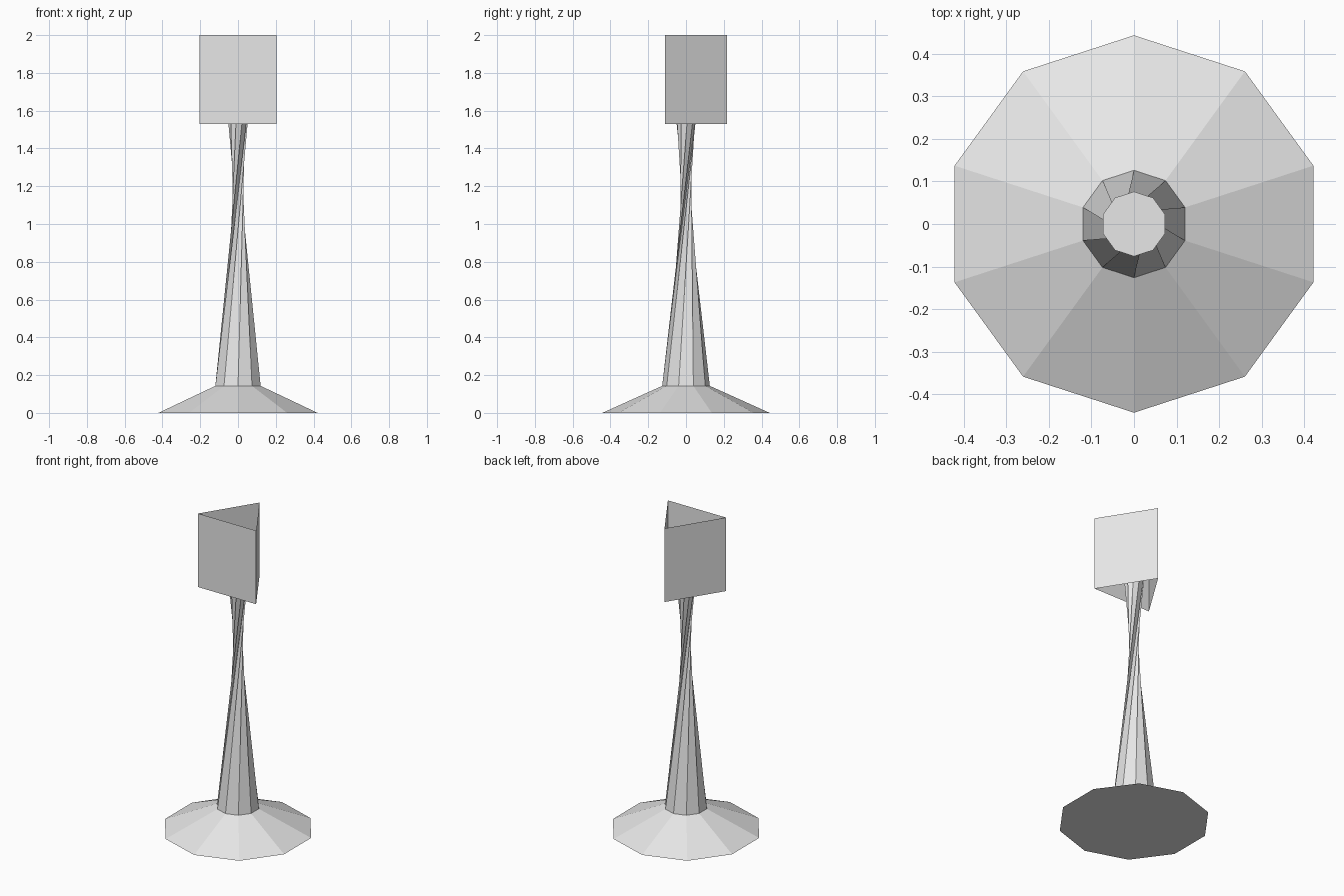
import bpy, bmesh, math

SIDES = 10
TWIST = math.radians(144)

cube = bpy.data.objects.get("Cube")
if cube:
    bpy.data.objects.remove(cube, do_unlink=True)

grey = bpy.data.materials.new("plain_grey")
grey.use_nodes = True
colour = (0.8, 0.8, 0.8, 1)
grey.diffuse_color = colour
grey.node_tree.nodes["Principled BSDF"].inputs["Base Color"].default_value = colour


def ring(bm, radius, z, turn=0.0):
    angles = [math.pi / 2 + turn + i * math.tau / SIDES for i in range(SIDES)]
    return [bm.verts.new((radius * math.cos(a), radius * math.sin(a), z)) for a in angles]


def finish(bm, name):
    mesh = bpy.data.meshes.new(name)
    bm.to_mesh(mesh)
    bm.free()
    mesh.materials.append(grey)
    obj = bpy.data.objects.new(name, mesh)
    bpy.context.collection.objects.link(obj)
    return obj


# Flared foot, closed underneath
bm = bmesh.new()
low, high = ring(bm, 0.443, 0), ring(bm, 0.126, 0.143)
for i in range(SIDES):
    j = (i + 1) % SIDES
    bm.faces.new((low[i], low[j], high[j], high[i]))
bm.faces.new(low[::-1])
finish(bm, "foot")

# Twisted stem: straight edges turn around the axis and pinch at a waist
bm = bmesh.new()
low, high = ring(bm, 0.126, 0.143), ring(bm, 0.076, 1.77, TWIST)
for i in range(SIDES):
    j = (i + 1) % SIDES
    bm.faces.new((low[i], low[j], high[j]))
    bm.faces.new((low[i], high[j], high[i]))
bm.faces.new(high)
finish(bm, "twisted_stem")

# Three-panel head, open at top and bottom
bm = bmesh.new()
corners = [(-0.205, -0.11), (0.205, -0.11), (0, 0.217)]
low = [bm.verts.new((x, y, 1.53)) for x, y in corners]
high = [bm.verts.new((x, y, 2.0)) for x, y in corners]
for i in range(3):
    j = (i + 1) % 3
    bm.faces.new((low[i], low[j], high[j], high[i]))
finish(bm, "head_panels")
